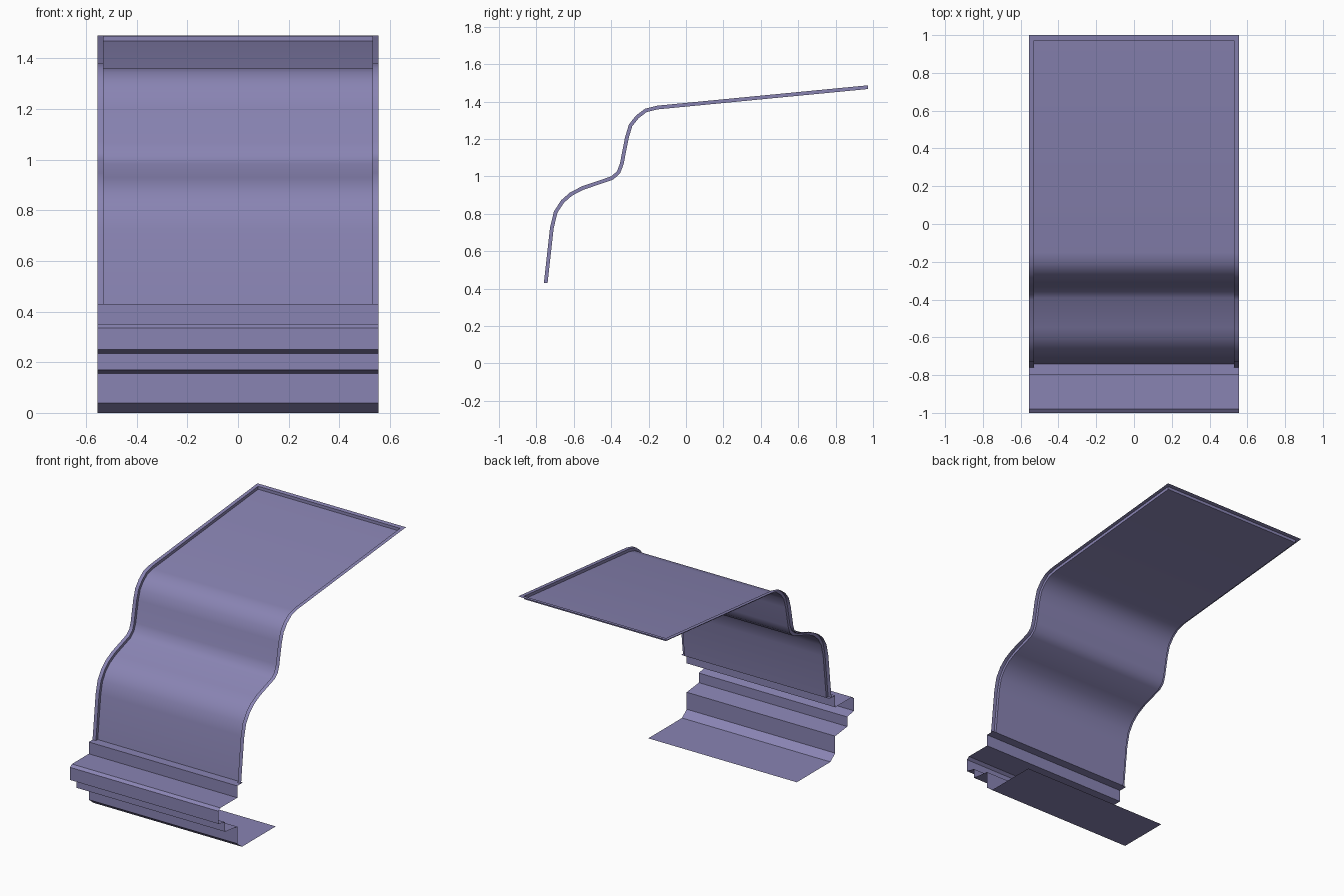
import bpy, bmesh
from mathutils import Vector

cube = bpy.data.objects.get("Cube")
if cube:
    bpy.data.objects.remove(cube, do_unlink=True)

HALF, INNER, DEPTH = 0.555, 0.53, 0.02

lavender = bpy.data.materials.new("lavender_grey")
lavender.use_nodes = True
colour = (0.25, 0.23, 0.45, 1)
lavender.diffuse_color = colour
lavender.node_tree.nodes["Principled BSDF"].inputs["Base Color"].default_value = colour


def at(x, profile):
    """Place a (y, z) profile at one x."""
    return [(x, y, z) for y, z in profile]


def sheet(name, strips, angle):
    """Join strips, each spanned between two equal point rows."""
    bm = bmesh.new()
    for a, b in strips:
        va, vb = ([bm.verts.new(p) for p in row] for row in (a, b))
        for i in range(len(va) - 1):
            bm.faces.new((va[i], vb[i], vb[i + 1], va[i + 1]))
    bmesh.ops.remove_doubles(bm, verts=bm.verts, dist=0.0005)
    mesh = bpy.data.meshes.new(name)
    bm.to_mesh(mesh)
    bm.free()
    mesh.materials.append(lavender)
    obj = bpy.data.objects.new(name, mesh)
    bpy.context.collection.objects.link(obj)
    bpy.ops.object.select_all(action='DESELECT')
    obj.select_set(True)
    bpy.context.view_layer.objects.active = obj
    bpy.ops.object.shade_smooth_by_angle(angle=angle)
    return obj


def inset(profile, d):
    """Offset a profile towards its lower, rear side."""
    pts = [Vector(p) for p in profile]
    out = []
    for i, p in enumerate(pts):
        dirs = [(pts[j + 1] - pts[j]).normalized()
                for j in (i - 1, i) if 0 <= j < len(pts) - 1]
        t = sum(dirs, Vector((0, 0))).normalized()
        out.append((p.x + t.y * d, p.y - t.x * d))
    return out


# Curved panel: raised flange, short step walls and a recessed centre
rim = [(-.76, .43), (-.727, .727), (-.706, .813), (-.668, .872), (-.62, .914),
       (-.556, .947), (-.40, 1.0), (-.369, 1.027), (-.353, 1.07), (-.326, 1.209),
       (-.305, 1.278), (-.267, 1.326), (-.219, 1.362), (-.155, 1.378), (.972, 1.487)]
centre = inset(rim, DEPTH)
centre[0] = (centre[0][0], rim[0][1])
centre[-1] = (rim[-1][0], centre[-1][1])
back = [rim[-1], (1.0, 1.49)]
step = [centre[-1], rim[-1]]
sheet("curved_panel", [
    (at(-HALF, rim), at(-INNER, rim)),
    (at(-INNER, rim), at(-INNER, centre)),
    (at(-INNER, centre), at(INNER, centre)),
    (at(INNER, centre), at(INNER, rim)),
    (at(INNER, rim), at(HALF, rim)),
    (at(-INNER, step), at(INNER, step)),
    (at(-HALF, back), at(-INNER, back)),
    (at(-INNER, back), at(INNER, back)),
    (at(INNER, back), at(HALF, back)),
], 0.7)

# Stepped moulding under the panel, ending in a flat base flange
moulding = [(-.39, 0), (-.75, 0), (-.80, .04), (-.80, .155), (-.93, .17),
            (-.93, .235), (-1.0, .25), (-1.0, .335), (-.98, .35),
            (-.80, .35), (-.80, .43), (-.74, .43)]
sheet("stepped_moulding", [(at(-HALF, moulding), at(HALF, moulding))], 0.4)
